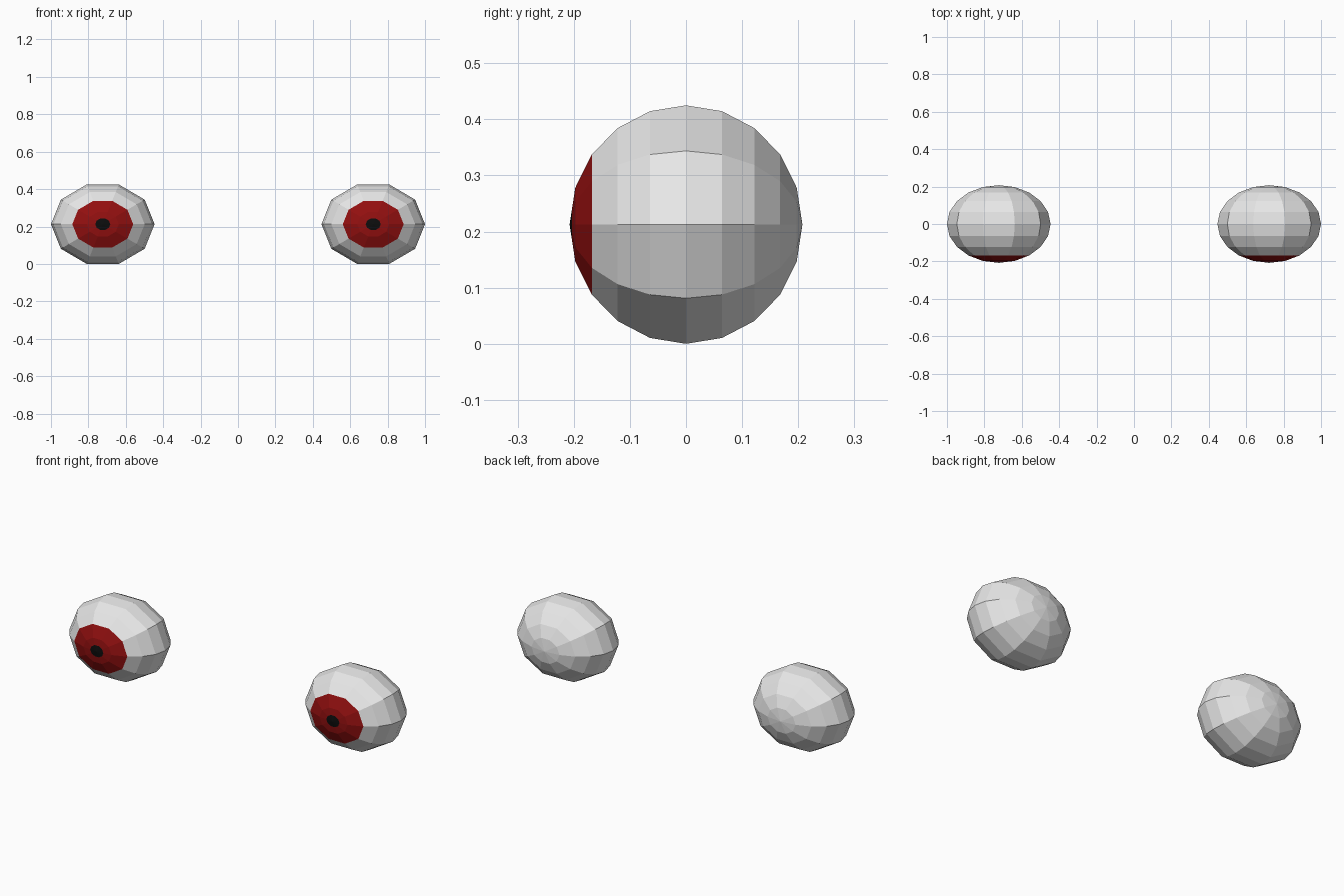
import bpy, bmesh, math

if "Cube" in bpy.data.objects:
    bpy.data.objects.remove(bpy.data.objects["Cube"])

SEG, RINGS = 10, 10
RX, RY, RZ = 0.277, 0.2075, 0.2234   # eyeball half sizes
CX, CZ = 0.723, 0.2125               # eyeball centre


def material(name, rgb):
    m = bpy.data.materials.new(name)
    m.diffuse_color = (*rgb, 1)
    m.use_nodes = True
    m.node_tree.nodes["Principled BSDF"].inputs["Base Color"].default_value = m.diffuse_color
    return m


MATS = [material("eye_white", (0.8, 0.8, 0.8)),
        material("iris_red", (0.29, 0.005, 0.005)),
        material("pupil_black", (0.004, 0.004, 0.004))]

# Ring profile (radius, y) from the front pole to the back pole
angles = [math.pi * i / RINGS for i in range(1, RINGS)]
profile = [(math.sin(a), -math.cos(a)) for a in angles]
# Small extra ring on the front cap outlines the pupil
t = 0.47
profile.insert(0, (profile[0][0] * t, -1 + (profile[0][1] + 1) * t))


def eyeball(name, cx):
    bm = bmesh.new()
    rings = []
    for r, y in profile:
        rings.append([bm.verts.new((RX * r * math.cos(2 * math.pi * k / SEG), RY * y,
                                    RZ * r * math.sin(2 * math.pi * k / SEG)))
                      for k in range(SEG)])
    front = bm.verts.new((0, -RY, 0))
    back = bm.verts.new((0, RY, 0))
    for k in range(SEG):
        n = (k + 1) % SEG
        # Pupil fan at the front, white fan at the back
        bm.faces.new((front, rings[0][k], rings[0][n])).material_index = 2
        bm.faces.new((back, rings[-1][n], rings[-1][k]))
        # Iris covers the first two bands, the rest is white
        for i in range(len(rings) - 1):
            f = bm.faces.new((rings[i][k], rings[i + 1][k], rings[i + 1][n], rings[i][n]))
            f.material_index = 1 if i < 2 else 0
    bmesh.ops.recalc_face_normals(bm, faces=bm.faces)
    me = bpy.data.meshes.new(name)
    bm.to_mesh(me)
    bm.free()
    for m in MATS:
        me.materials.append(m)
    ob = bpy.data.objects.new(name, me)
    ob.location = (cx, 0, CZ)
    bpy.context.collection.objects.link(ob)


eyeball("left_eye", -CX)
eyeball("right_eye", CX)
